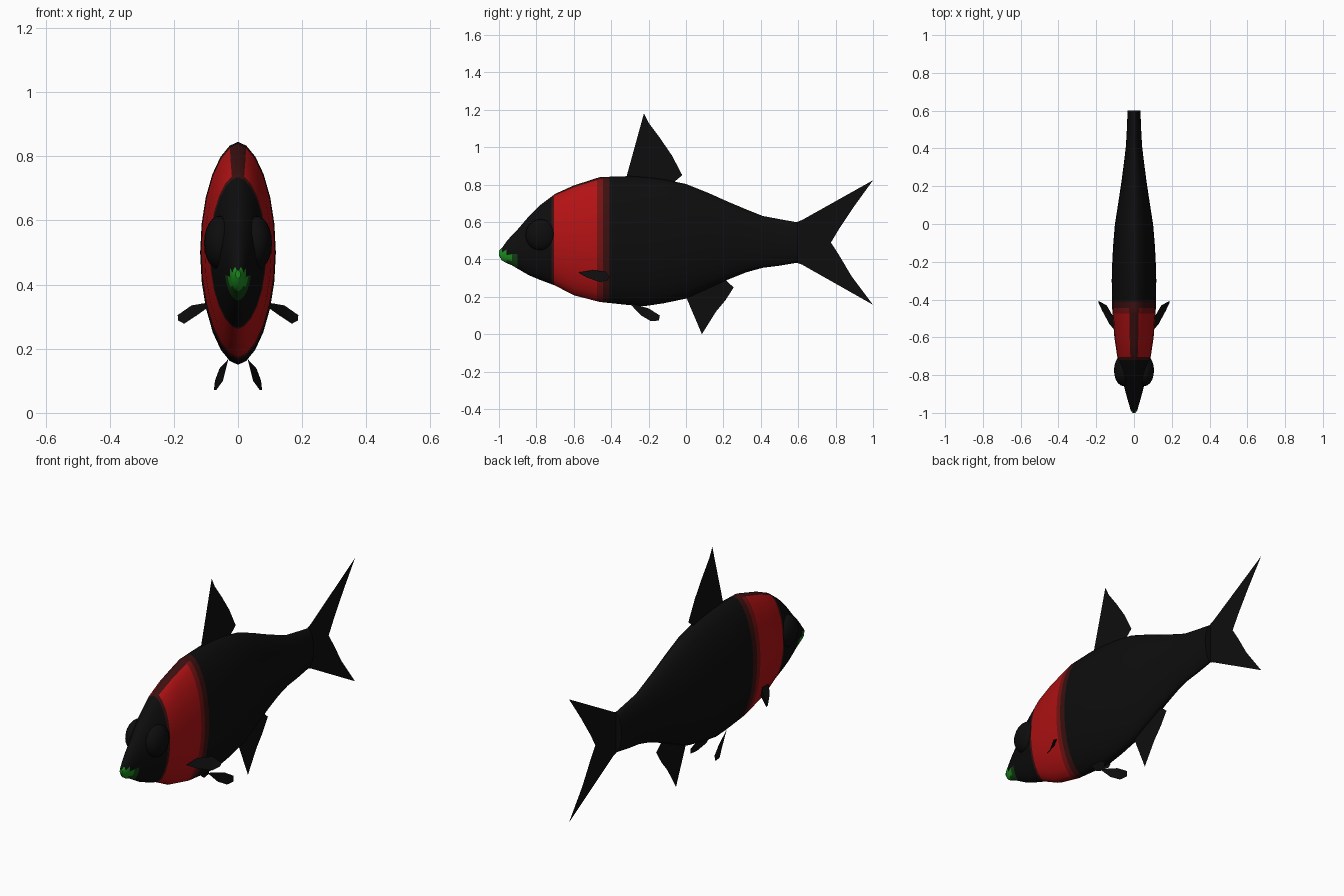
import bpy, bmesh, math

if "Cube" in bpy.data.objects:
    bpy.data.objects.remove(bpy.data.objects["Cube"])


def material(name, rgb):
    m = bpy.data.materials.new(name)
    m.diffuse_color = (*rgb, 1)
    m.use_nodes = True
    m.node_tree.nodes["Principled BSDF"].inputs["Base Color"].default_value = m.diffuse_color
    return m


BLACK = material("black", (0.004, 0.004, 0.004))
RED = material("bright red", (0.45, 0.006, 0.007))
MID_RED = material("mid red", (0.18, 0.006, 0.006))
DARK_RED = material("dark red", (0.045, 0.005, 0.005))
GREEN = material("green", (0.012, 0.26, 0.014))
DARK_GREEN = material("dark green", (0.006, 0.055, 0.006))


def make_object(name, bm, mats):
    mesh = bpy.data.meshes.new(name)
    bm.to_mesh(mesh)
    bm.free()
    for m in mats:
        mesh.materials.append(m)
    ob = bpy.data.objects.new(name, mesh)
    bpy.context.collection.objects.link(ob)
    return ob


# Body stations: y, top z, bottom z, half width
STATIONS = [
    (-1.0, 0.445, 0.42, 0.008), (-0.985, 0.46, 0.395, 0.018),
    (-0.96, 0.495, 0.38, 0.025), (-0.93, 0.53, 0.368, 0.034),
    (-0.90, 0.56, 0.35, 0.042), (-0.84, 0.63, 0.315, 0.058),
    (-0.78, 0.69, 0.29, 0.073), (-0.70, 0.75, 0.26, 0.089),
    (-0.60, 0.795, 0.208, 0.104), (-0.46, 0.84, 0.172, 0.115),
    (-0.30, 0.845, 0.155, 0.118), (-0.22, 0.84, 0.15, 0.116),
    (-0.12, 0.828, 0.165, 0.111), (0.0, 0.803, 0.19, 0.101),
    (0.12, 0.755, 0.245, 0.082), (0.22, 0.71, 0.29, 0.067),
    (0.32, 0.668, 0.33, 0.054), (0.41, 0.632, 0.355, 0.043),
    (0.50, 0.615, 0.366, 0.038), (0.60, 0.597, 0.383, 0.034)]
BAND_EDGES = [-0.72, -0.705, -0.475, -0.445, -0.41]
SIDES = 24


def station(y):
    y = min(max(y, STATIONS[0][0]), STATIONS[-1][0])
    for a, b in zip(STATIONS, STATIONS[1:]):
        if a[0] <= y <= b[0]:
            t = (y - a[0]) / (b[0] - a[0])
            return [p + (q - p) * t for p, q in zip(a, b)]


# Body lofted through elliptical sections
bm = bmesh.new()
rings = []
for y in sorted({s[0] for s in STATIONS} | set(BAND_EDGES)):
    _, top, bottom, w = station(y)
    ring = []
    for i in range(SIDES):
        a = 2 * math.pi * i / SIDES
        s = math.sin(a)
        x = math.copysign(abs(s) ** 1.12, s) * w
        ring.append(bm.verts.new(
            (x, y, (top + bottom) / 2 + math.cos(a) * (top - bottom) / 2)))
    rings.append(ring)
for r0, r1 in zip(rings, rings[1:]):
    for i in range(SIDES):
        j = (i + 1) % SIDES
        bm.faces.new((r0[i], r0[j], r1[j], r1[i]))
bm.faces.new(rings[0])
bm.faces.new(rings[-1])
bmesh.ops.recalc_face_normals(bm, faces=bm.faces)


# Red collar and green mouth chosen by position
def body_colour(c):
    _, top, _, _ = station(c.y)
    if -0.72 < c.y < -0.41:
        ridge = c.z > top - 0.012
        if ridge or c.y < -0.705 or c.y > -0.445:
            return 3
        return 2 if c.y > -0.475 else 1
    if c.y < -0.955 and c.z < 0.448:
        return 4
    if c.y < -0.91 and c.z < 0.425:
        return 4 if c.y < -0.94 and c.z > 0.40 else 5
    return 0


for f in bm.faces:
    f.material_index = body_colour(f.calc_center_median())
    f.smooth = len(f.verts) == 4
make_object("body", bm, [BLACK, RED, MID_RED, DARK_RED, GREEN, DARK_GREEN])

# Eyes: flattened bulging spheres
for side, name in ((-1, "right_eye"), (1, "left_eye")):
    bm = bmesh.new()
    bmesh.ops.create_uvsphere(bm, u_segments=20, v_segments=12, radius=1)
    bmesh.ops.scale(bm, vec=(0.05, 0.083, 0.085), verts=bm.verts)
    bmesh.ops.translate(bm, vec=(side * 0.056, -0.775, 0.53), verts=bm.verts)
    for f in bm.faces:
        f.smooth = True
    make_object(name, bm, [BLACK])


def fin(name, points):
    """Paper-thin fin from an outline."""
    bm = bmesh.new()
    bm.faces.new([bm.verts.new(p) for p in points])
    bm.normal_update()
    bmesh.ops.triangulate(bm, faces=bm.faces)
    make_object(name, bm, [BLACK])


# Fins on the centre plane (y, z)
CENTRE_FINS = {
    "dorsal_fin": [(-0.32, 0.835), (-0.225, 1.18), (-0.2, 1.13), (-0.14, 1.05),
                   (-0.075, 0.955), (-0.02, 0.85), (-0.08, 0.80)],
    "anal_fin": [(0.0, 0.2), (0.085, 0.0), (0.16, 0.12), (0.21, 0.18),
                 (0.255, 0.25), (0.205, 0.295)],
    "tail_fin": [(0.58, 0.595), (0.62, 0.61), (1.0, 0.823), (0.9, 0.685),
                 (0.82, 0.565), (0.775, 0.49), (0.82, 0.42), (0.885, 0.31),
                 (1.0, 0.157), (0.62, 0.372), (0.58, 0.385)],
}
for name, outline in CENTRE_FINS.items():
    fin(name, [(0, y, z) for y, z in outline])

# Paired fins, mirrored across x
PAIRED_FINS = {
    "pectoral_fin": [(0.092, -0.575, 0.33), (0.105, -0.5, 0.342),
                     (0.145, -0.43, 0.335), (0.188, -0.408, 0.305),
                     (0.187, -0.42, 0.288), (0.168, -0.46, 0.278),
                     (0.13, -0.53, 0.303)],
    "pelvic_fin": [(0.03, -0.305, 0.168), (0.058, -0.2, 0.138),
                   (0.072, -0.14, 0.1), (0.075, -0.145, 0.072),
                   (0.068, -0.19, 0.071), (0.047, -0.24, 0.1)],
}
for name, outline in PAIRED_FINS.items():
    for side, label in ((-1, "right_"), (1, "left_")):
        fin(label + name, [(side * x, y, z) for x, y, z in outline])
